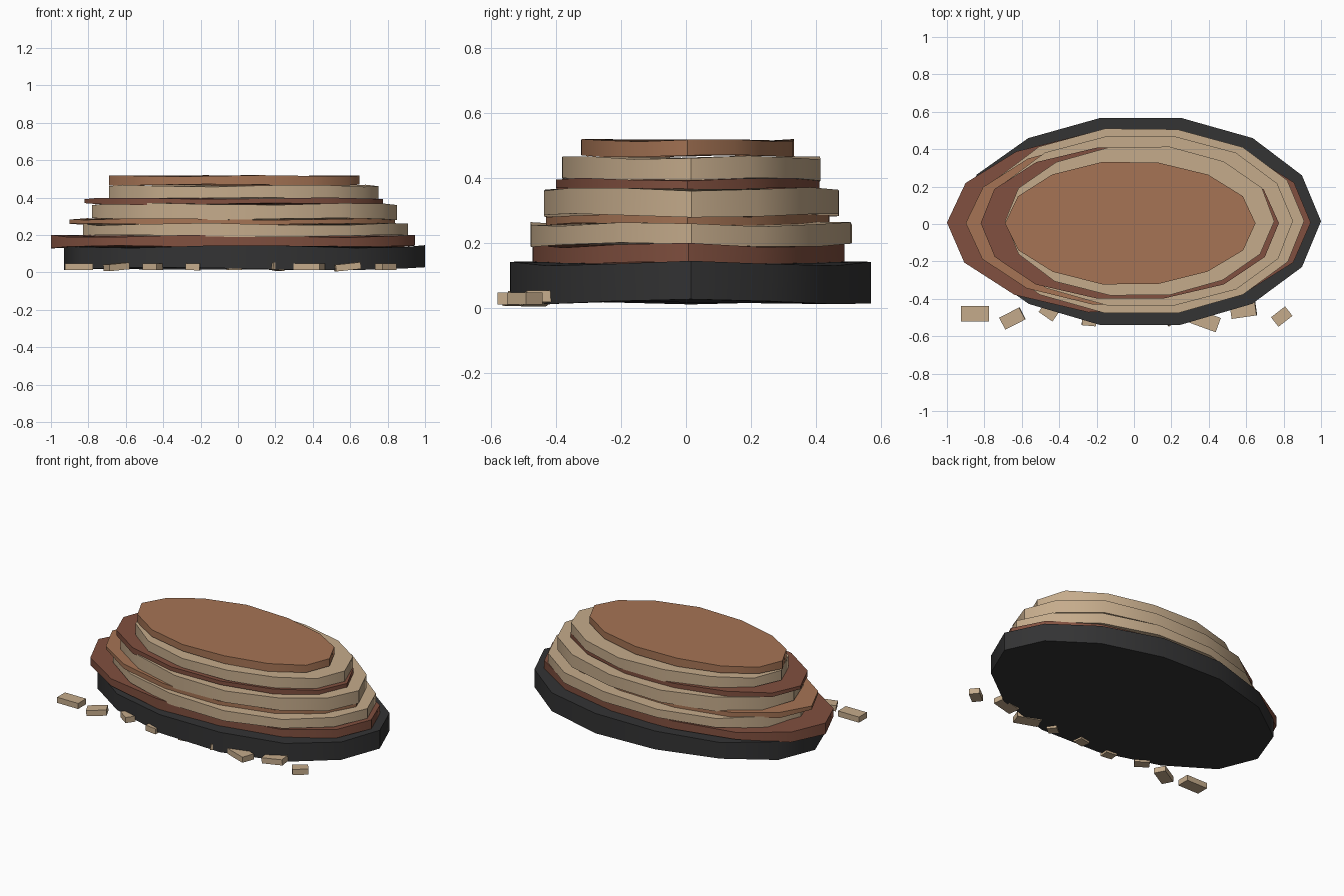
import bpy, bmesh, math, random
from math import sin, cos, pi, radians

random.seed(4)
cube = bpy.data.objects.get("Cube")
if cube:
    bpy.data.objects.remove(cube, do_unlink=True)


def material(name, rgb):
    m = bpy.data.materials.new(name)
    m.use_nodes = True
    m.diffuse_color = (*rgb, 1)
    m.node_tree.nodes["Principled BSDF"].inputs["Base Color"].default_value = (*rgb, 1)
    return m


DARK = material("charcoal stone", (0.033, 0.033, 0.034))
RED = material("red brown stone", (0.22, 0.08, 0.05))
BROWN = material("orange brown stone", (0.38, 0.175, 0.09))
TAN = material("tan stone", (0.56, 0.41, 0.26))


def finish(bm, name, mat):
    bmesh.ops.recalc_face_normals(bm, faces=bm.faces)
    mesh = bpy.data.meshes.new(name)
    bm.to_mesh(mesh)
    bm.free()
    mesh.materials.append(mat)
    ob = bpy.data.objects.new(name, mesh)
    bpy.context.collection.objects.link(ob)
    return ob


def slab(name, mat, x0, x1, y0, y1, z0, z1, wave, phase, sides=14):
    """Uneven oval slab with wavy rims, given by its extents."""
    bm = bmesh.new()
    cx, cy = (x0 + x1) / 2, (y0 + y1) / 2
    rx, ry = (x1 - x0) / 2, (y1 - y0) / 2 / sin(3 * 2 * pi / sides)
    low, high = [], []
    for i in range(sides):
        a = 2 * pi * i / sides
        r = 1 + random.uniform(-0.012, 0.012) * abs(sin(2 * a))
        x, y = cx + rx * r * cos(a), cy + ry * r * sin(a)
        dz = wave * cos(4 * a + phase)
        low.append(bm.verts.new((x, y, z0 + wave * cos(3 * a + phase))))
        high.append(bm.verts.new((x, y, z1 + dz)))
    bm.faces.new(high)
    bm.faces.new(low[::-1])
    for i in range(sides):
        j = (i + 1) % sides
        bm.faces.new((low[i], low[j], high[j], high[i]))
    ob = finish(bm, name, mat)
    bpy.ops.object.select_all(action='DESELECT')
    ob.select_set(True)
    bpy.context.view_layer.objects.active = ob
    bpy.ops.object.shade_smooth_by_angle(angle=radians(40))


# Stacked rock layers, bottom to top
slab("base_layer", DARK, -0.93, 1.0, -0.54, 0.57, 0.02, 0.138, 0.008, 0)
slab("lower_red_layer", RED, -1.0, 0.945, -0.47, 0.485, 0.136, 0.194, 0.008, 0.5)
slab("lower_tan_layer", TAN, -0.83, 0.91, -0.475, 0.508, 0.195, 0.258, 0.007, 1.2)
slab("lower_brown_layer", BROWN, -0.90, 0.84, -0.43, 0.44, 0.258, 0.285, 0.005, 2.0)
slab("middle_tan_layer", TAN, -0.78, 0.85, -0.437, 0.47, 0.285, 0.366, 0.006, 2.8)
slab("upper_red_layer", RED, -0.82, 0.775, -0.40, 0.41, 0.366, 0.396, 0.005, 3.6)
slab("upper_tan_layer", TAN, -0.69, 0.75, -0.382, 0.412, 0.395, 0.463, 0.006, 4.4)
slab("top_layer", BROWN, -0.69, 0.65, -0.322, 0.33, 0.468, 0.516, 0.004, 5.2)


def pebble(index, x, y, length, turn, tilt):
    """Small rectangular chip lying along the front."""
    bm = bmesh.new()
    bmesh.ops.create_cube(bm, size=1)
    ob = finish(bm, f"chip_{index}", TAN)
    ob.scale = (length, length * 0.3 + 0.036, 0.036)
    ob.rotation_euler = (0, radians(tilt), radians(turn))
    ob.location = (x, y, 0.03)


# Row of loose chips: x, y, length, turn, tilt
chips = [
    (-0.85, -0.48, 0.15, 0, 0), (-0.65, -0.505, 0.12, 27, -5),
    (-0.455, -0.47, 0.09, -35, 0), (-0.24, -0.515, 0.075, -5, 2),
    (-0.02, -0.50, 0.075, 10, 0), (0.20, -0.50, 0.08, 40, 8),
    (0.38, -0.515, 0.15, -20, 0), (0.585, -0.46, 0.135, 8, -6),
    (0.79, -0.495, 0.095, 38, 0),
]
for n, chip in enumerate(chips, 1):
    pebble(n, *chip)
